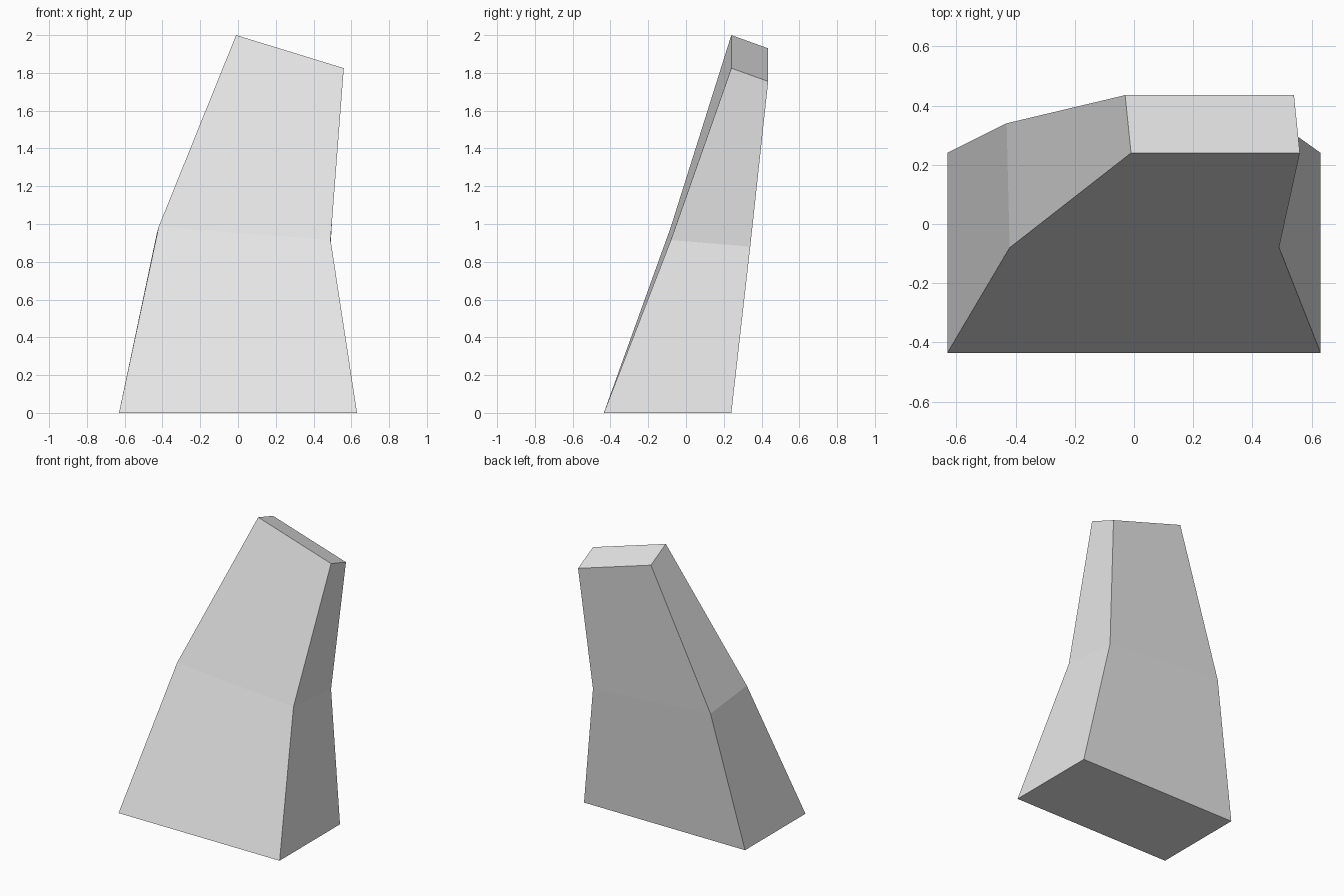
import bpy
import bmesh

cube = bpy.data.objects.get("Cube")
if cube:
    bpy.data.objects.remove(cube, do_unlink=True)

# Plain light grey
grey = bpy.data.materials.new("light_grey")
grey.use_nodes = True
colour = (0.8, 0.8, 0.8, 1)
grey.diffuse_color = colour
grey.node_tree.nodes["Principled BSDF"].inputs["Base Color"].default_value = colour

# Cross-sections from base to top: front left, front right, back right, back left on screen
sections = [
    [(-0.63, -0.435, 0), (0.63, -0.435, 0), (0.63, 0.24, 0), (-0.63, 0.24, 0)],
    [(-0.42, -0.08, 0.985), (0.49, -0.08, 0.915), (0.49, 0.34, 0.88), (-0.43, 0.34, 0.95)],
    [(-0.01, 0.24, 2.0), (0.56, 0.24, 1.825), (0.54, 0.435, 1.755), (-0.03, 0.435, 1.93)],
]


def loft(name, rings, material):
    """Skin a stack of matching rings and cap both ends."""
    bm = bmesh.new()
    loops = [[bm.verts.new(co) for co in ring] for ring in rings]
    count = len(loops[0])
    for low, high in zip(loops, loops[1:]):
        for i in range(count):
            j = (i + 1) % count
            bm.faces.new((low[i], low[j], high[j], high[i]))
    bm.faces.new(list(reversed(loops[0])))
    bm.faces.new(loops[-1])
    bmesh.ops.recalc_face_normals(bm, faces=bm.faces)
    mesh = bpy.data.meshes.new(name)
    bm.to_mesh(mesh)
    bm.free()
    mesh.materials.append(material)
    obj = bpy.data.objects.new(name, mesh)
    bpy.context.collection.objects.link(obj)
    return obj


# Tapered, leaning block with a slanted top
loft("leaning_pillar", sections, grey)
